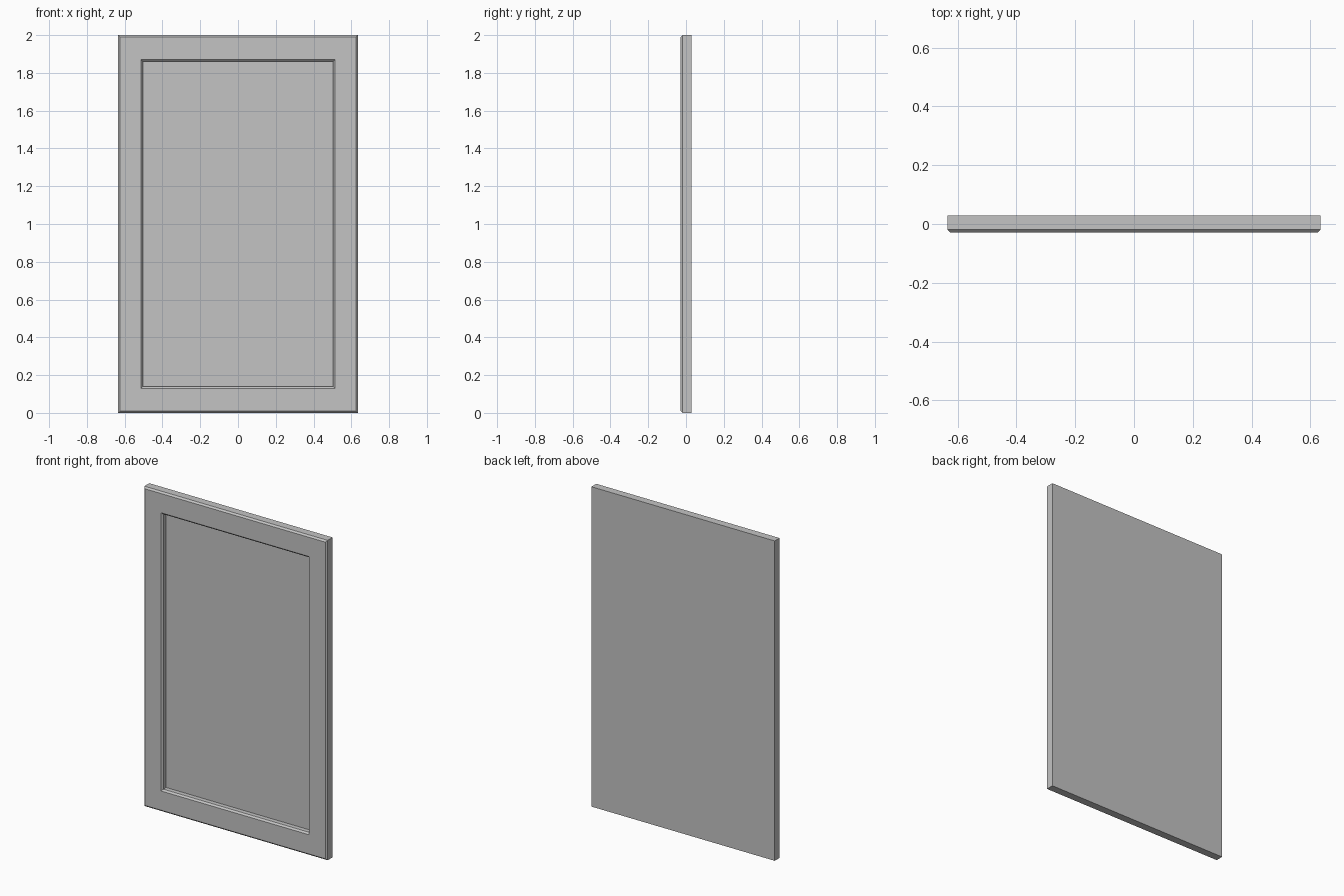
import bpy
import bmesh

cube = bpy.data.objects.get("Cube")
if cube:
    bpy.data.objects.remove(cube, do_unlink=True)

HALF_W, HEIGHT, HALF_T = 0.634, 2.0, 0.029
CHAMFER = 0.01
STILE, RAIL = 0.121, 0.13   # frame widths at the sides and at top and bottom
RECESS = 0.038              # depth of the centre panel

paint = bpy.data.materials.new("light grey paint")
paint.use_nodes = True
grey = (0.55, 0.55, 0.55, 1)
paint.diffuse_color = grey
paint.node_tree.nodes["Principled BSDF"].inputs["Base Color"].default_value = grey

bm = bmesh.new()


def ring(inset_x, inset_z, y):
    """Rectangle of vertices set in from the outline, at depth y."""
    x, low, high = HALF_W - inset_x, inset_z, HEIGHT - inset_z
    return [bm.verts.new((px, y, pz))
            for px, pz in ((-x, low), (x, low), (x, high), (-x, high))]


# Profile from the back edge, around the front frame, into the recess
front = -HALF_T
rings = [
    ring(0, 0, HALF_T),
    ring(0, 0, front + CHAMFER),
    ring(CHAMFER, CHAMFER, front),
    ring(STILE, RAIL, front),
    ring(STILE + CHAMFER, RAIL + CHAMFER, front + CHAMFER),
    ring(STILE + CHAMFER, RAIL + CHAMFER, front + RECESS),
]
for a, b in zip(rings, rings[1:]):
    for i in range(4):
        j = (i + 1) % 4
        bm.faces.new((a[i], a[j], b[j], b[i]))

# Flat back and recessed centre panel
bm.faces.new(rings[0][::-1])
bm.faces.new(rings[-1])
bmesh.ops.recalc_face_normals(bm, faces=bm.faces)

mesh = bpy.data.meshes.new("cabinet_door")
bm.to_mesh(mesh)
bm.free()
mesh.materials.append(paint)
door = bpy.data.objects.new("cabinet_door", mesh)
bpy.context.collection.objects.link(door)
